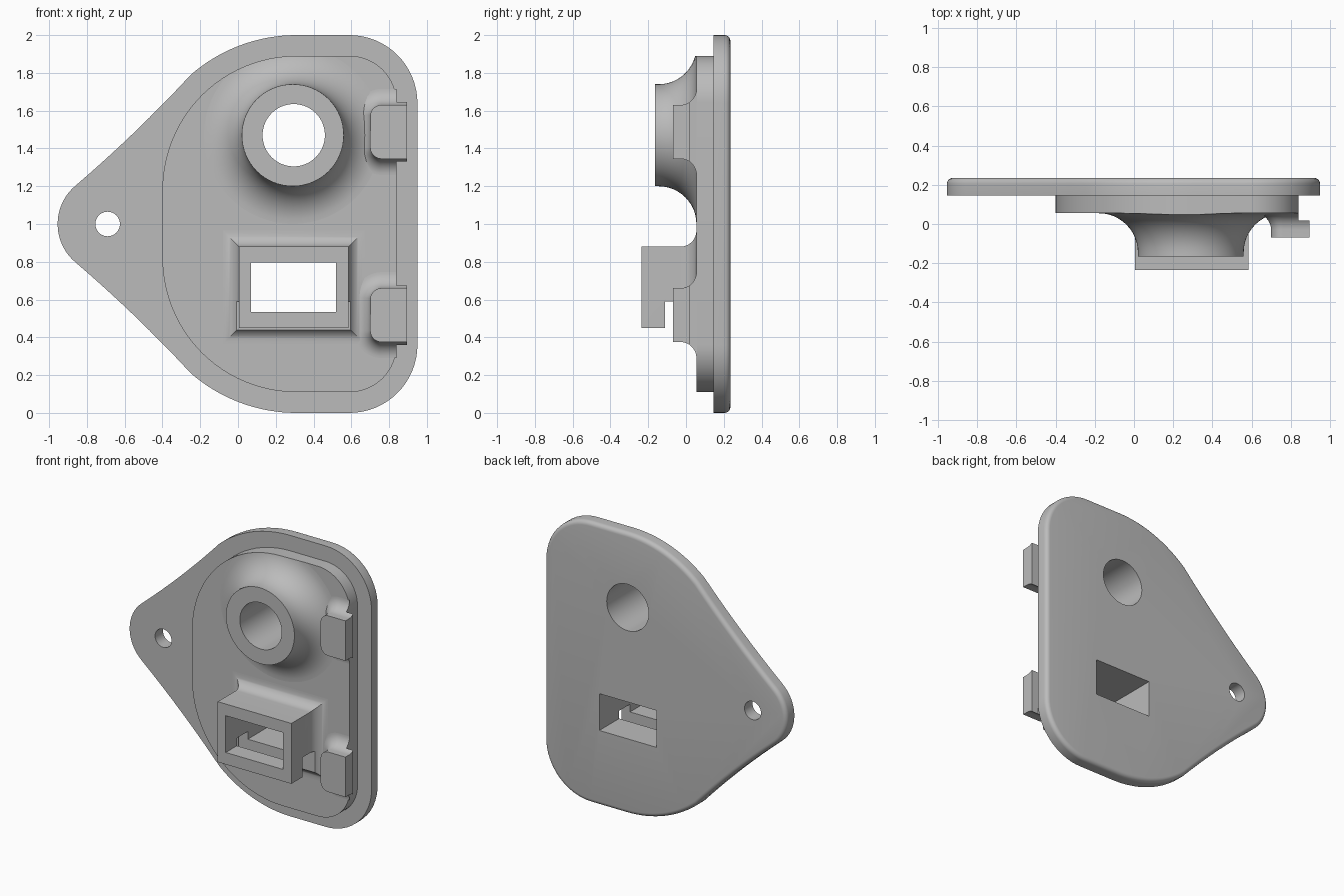
import bpy, bmesh
from math import sin, cos, radians, pi

cube = bpy.data.objects.get("Cube")
if cube:
    bpy.data.objects.remove(cube)

grey = bpy.data.materials.new("plain grey")
grey.use_nodes = True
grey.diffuse_color = (0.5, 0.5, 0.5, 1)
grey.node_tree.nodes["Principled BSDF"].inputs["Base Color"].default_value = (0.5, 0.5, 0.5, 1)

BACK, PLATE, PAD = 0.235, 0.145, 0.055   # depth of each flat layer


def arc(cx, cz, r, a0, a1, n=16):
    return [(cx + r * cos(radians(a0 + (a1 - a0) * i / n)),
             cz + r * sin(radians(a0 + (a1 - a0) * i / n))) for i in range(n + 1)]


def mirrored(half):
    """Close an upper outline with its reflection about mid height."""
    low = [(x, 2 - z) for x, z in reversed(half) if abs(z - 1) > 1e-4]
    return half + low


def rounded_rect(x0, x1, z0, z1, r):
    if r == 0:
        return [(x0, z0), (x1, z0), (x1, z1), (x0, z1)]
    return (arc(x0 + r, z0 + r, r, 180, 270)[:-1] + arc(x1 - r, z0 + r, r, 270, 360)[:-1]
            + arc(x1 - r, z1 - r, r, 0, 90)[:-1] + arc(x0 + r, z1 - r, r, 90, 180)[:-1])


def loft(name, rings, bevel=0):
    """Solid through rings given as (depth, outline), capped at both ends."""
    bm = bmesh.new()
    loops = [[bm.verts.new((x, y, z)) for x, z in pts] for y, pts in rings]
    for a, b in zip(loops, loops[1:]):
        for i in range(len(a)):
            j = (i + 1) % len(a)
            bm.faces.new((a[i], a[j], b[j], b[i]))
    bm.faces.new(loops[0])
    back = bm.faces.new(loops[-1])
    bmesh.ops.recalc_face_normals(bm, faces=bm.faces)
    if bevel:
        bmesh.ops.bevel(bm, geom=list(back.edges), offset=bevel, segments=5,
                        profile=0.5, affect='EDGES', clamp_overlap=False)
    mesh = bpy.data.meshes.new(name)
    bm.to_mesh(mesh)
    bm.free()
    mesh.materials.append(grey)
    ob = bpy.data.objects.new(name, mesh)
    bpy.context.collection.objects.link(ob)
    return ob


def block(x0, x1, y0, y1, z0, z1):
    pts = rounded_rect(x0, x1, z0, z1, 0)
    return loft("cutter", [(y0, pts), (y1, pts)])


def cylinder(x, z, r):
    pts = arc(x, z, r, 0, 360, 64)[:-1]
    return loft("cutter", [(-1, pts), (1, pts)])


def flared(name, front, fillet, x0, x1, z0, z1, r):
    """Raised block whose foot sweeps out into the pad with a concave fillet."""
    def outline(o):
        return rounded_rect(x0 - o, x1 + o, z0 - o, z1 + o, r + o if r else 0)
    rings = [(front, outline(0))]
    for i in range(13):
        a = pi / 2 * i / 12
        rings.append((PAD - fillet + fillet * sin(a), outline(fillet * (1 - cos(a)))))
    rings.append((PAD + 0.002, outline(fillet)))
    return loft(name, rings)


def boolean(ob, tool, operation='DIFFERENCE'):
    mod = ob.modifiers.new("cut", 'BOOLEAN')
    mod.operation, mod.object, mod.solver = operation, tool, 'EXACT'
    bpy.context.view_layer.objects.active = ob
    bpy.ops.object.modifier_apply(modifier=mod.name)


# Outlines of the teardrop plate and the raised pad
tip = arc(-0.69, 1, 0.265, 180, 130, 10)
shoulder = arc(0.31, 1.148, 0.852, 131, 90)
(ax, az), (cx, cz) = tip[-1], shoulder[0]
bx, bz = (ax + cx) / 2 + 0.015, (az + cz) / 2 - 0.02
side = [((1 - t) ** 2 * ax + 2 * t * (1 - t) * bx + t * t * cx,
         (1 - t) ** 2 * az + 2 * t * (1 - t) * bz + t * t * cz)
        for t in [i / 8 for i in range(1, 8)]]
plate_pts = mirrored(tip + side + shoulder + arc(0.59, 1.64, 0.36, 90, 0))
pad_pts = mirrored(arc(0.31, 1.18, 0.71, 180, 90, 24) + arc(0.59, 1.64, 0.25, 90, 0))

plate = loft("base_plate", [(PLATE, plate_pts), (BACK, plate_pts)], bevel=0.03)
pad = loft("raised_pad", [(PAD, pad_pts), (PLATE + 0.01, pad_pts)])

# Round boss, trimmed where its fillet overruns the pad
boss = flared("round_boss", -0.165, 0.2, 0.02, 0.56, 1.2, 1.74, 0.27)
trim = loft("cutter", [(-1, pad_pts), (1, pad_pts)])
boolean(boss, trim, 'INTERSECT')

# Rectangular socket with a slot across its lower part
socket = flared("square_socket", -0.235, 0.085, 0.005, 0.585, 0.45, 0.88, 0)
slot = block(-0.5, 1, -0.11, 0.013, 0.2, 0.59)
boolean(socket, slot)

# Hooked clips overhanging the straight edge
end_cut = block(0.895, 3, -1, 1, -1, 3)
under_cut = block(0.84, 3, 0.018, 1, -1, 3)
clips = []
for name, z in (("upper_clip", 1.345), ("lower_clip", 0.375)):
    clip = flared(name, -0.07, 0.085, 0.70, 1.5, z, z + 0.285, 0.06)
    boolean(clip, end_cut)
    boolean(clip, under_cut)
    clips.append(clip)

# Through holes
bore = cylinder(0.295, 1.47, 0.165)
window = block(0.068, 0.518, -1, 1, 0.535, 0.797)
screw = cylinder(-0.69, 1, 0.065)
for ob, tools in ((plate, (bore, window, screw)), (pad, (bore, window)),
                  (boss, (bore,)), (socket, (window,))):
    for tool in tools:
        boolean(ob, tool)

for tool in (trim, slot, end_cut, under_cut, bore, window, screw):
    bpy.data.objects.remove(tool)

# Smooth curved walls, keep hard edges crisp
bpy.ops.object.select_all(action='DESELECT')
for ob in [plate, pad, boss, socket] + clips:
    ob.select_set(True)
bpy.context.view_layer.objects.active = plate
bpy.ops.object.shade_smooth_by_angle(angle=radians(30))
